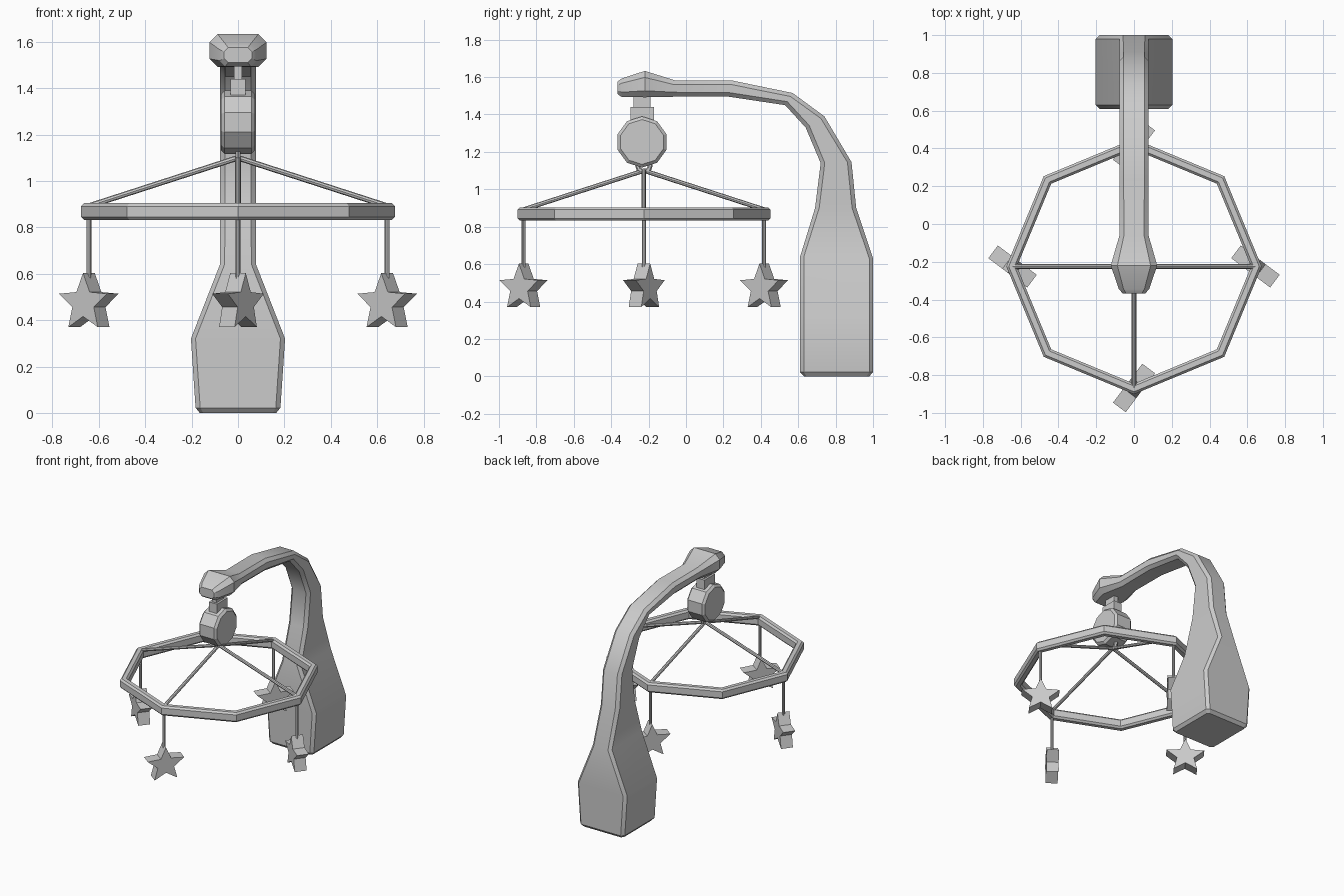
import bpy, bmesh, math
from mathutils import Vector, Matrix

if "Cube" in bpy.data.objects:
    bpy.data.objects.remove(bpy.data.objects["Cube"])

CY = -0.225  # y of the hanging axis


def finish(name, bm, smooth=None):
    bmesh.ops.recalc_face_normals(bm, faces=bm.faces)
    mesh = bpy.data.meshes.new(name)
    bm.to_mesh(mesh)
    bm.free()
    ob = bpy.data.objects.new(name, mesh)
    bpy.context.collection.objects.link(ob)
    if smooth:
        bpy.ops.object.select_all(action='DESELECT')
        ob.select_set(True)
        bpy.context.view_layer.objects.active = ob
        bpy.ops.object.shade_smooth_by_angle(angle=math.radians(smooth))
    return ob


def loft(name, sections, closed=False, smooth=None):
    bm = bmesh.new()
    rings = [[bm.verts.new(p) for p in s] for s in sections]
    n = len(rings[0])
    pairs = list(zip(rings, rings[1:]))
    if closed:
        pairs.append((rings[-1], rings[0]))
    else:
        bm.faces.new(rings[0])
        bm.faces.new(rings[-1])
    for a, b in pairs:
        for i in range(n):
            j = (i + 1) % n
            bm.faces.new((a[i], a[j], b[j], b[i]))
    return finish(name, bm, smooth)


def chamfered(hw, hh, c):
    """Rectangle outline with cut corners."""
    return [(hw, -hh + c), (hw, hh - c), (hw - c, hh), (-hw + c, hh),
            (-hw, hh - c), (-hw, -hh + c), (-hw + c, -hh), (hw - c, -hh)]


def rod(name, a, b, r, sides=8):
    a, b = Vector(a), Vector(b)
    d = b - a
    bm = bmesh.new()
    m = Matrix.Translation((a + b) / 2) @ d.to_track_quat('Z', 'Y').to_matrix().to_4x4()
    bmesh.ops.create_cone(bm, cap_ends=True, segments=sides, radius1=r, radius2=r,
                          depth=d.length, matrix=m)
    return finish(name, bm, 40)


def box(name, centre, size):
    bm = bmesh.new()
    bmesh.ops.create_cube(bm, size=1, matrix=Matrix.Translation(centre) @ Matrix.Diagonal((*size, 1)))
    return finish(name, bm)


# Clamp body and curved arm: inner y,z / outer y,z / half width / chamfer
arm = [
    (0.63, 0.00, 0.98, 0.00, 0.165, 0.015),
    (0.61, 0.022, 1.00, 0.022, 0.183, 0.02),
    (0.61, 0.32, 1.00, 0.32, 0.203, 0.02),
    (0.61, 0.64, 1.00, 0.63, 0.078, 0.02),
    (0.69, 0.90, 0.91, 0.90, 0.077, 0.022),
    (0.72, 1.14, 0.885, 1.145, 0.077, 0.022),
    (0.64, 1.33, 0.74, 1.39, 0.077, 0.022),
    (0.53, 1.45, 0.57, 1.515, 0.077, 0.022),
    (0.23, 1.495, 0.24, 1.583, 0.077, 0.022),
    (-0.06, 1.495, -0.06, 1.583, 0.077, 0.024),
    (-0.22, 1.492, -0.22, 1.633, 0.123, 0.035),
    (-0.345, 1.494, -0.345, 1.592, 0.08, 0.025),
    (-0.367, 1.51, -0.367, 1.575, 0.06, 0.018),
]
sections = []
for y0, z0, y1, z1, hw, c in arm:
    mid = Vector((0, (y0 + y1) / 2, (z0 + z1) / 2))
    out = Vector((0, y1 - y0, z1 - z0))
    half = out.length / 2
    out.normalize()
    sections.append([mid + Vector((u, 0, 0)) + out * v for u, v in chamfered(hw, half, c)])
loft("arm", sections, smooth=30)

# Neck under the arm head
box("neck", (0, -0.235, 1.46), (0.036, 0.09, 0.10))
box("neck_block", (0, -0.233, 1.405), (0.066, 0.125, 0.07))

# Motor drum with chamfered rims, axis along x
drum = []
for x, r in ((-0.073, 0.12), (-0.058, 0.137), (0.058, 0.137), (0.073, 0.12)):
    drum.append([(x, -0.235 + r * math.cos(a), 1.253 + r * math.sin(a))
                 for a in [math.pi / 2 + i * math.tau / 10 for i in range(10)]])
loft("motor_drum", drum)

# Small hanging eyelet
eye = []
for i in range(10):
    a = i * math.tau / 10
    eye.append([(0.013 * math.sin(t), CY + (0.034 + 0.013 * math.cos(t)) * math.cos(a),
                 1.128 + (0.034 + 0.013 * math.cos(t)) * math.sin(a))
                for t in [k * math.tau / 6 for k in range(6)]])
loft("eyelet", eye, closed=True)

# Octagonal hoop
hoop = []
for i in range(8):
    a = i * math.tau / 8
    hoop.append([((0.648 + u) * math.cos(a), CY + (0.648 + u) * math.sin(a), 0.868 + v)
                 for u, v in chamfered(0.028, 0.036, 0.013)])
loft("hoop", hoop, closed=True)


# Star pendant: extruded five-pointed outline
def star(name, centre, angle):
    m = Matrix.Translation(centre) @ Matrix.Rotation(angle, 4, 'Z')
    faces = []
    for y in (-0.042, 0.042):
        pts = []
        for i in range(10):
            r = 0.129 if i % 2 == 0 else 0.058
            a = math.pi / 2 + i * math.pi / 5
            pts.append(m @ Vector((1.05 * r * math.cos(a), y, r * math.sin(a))))
        faces.append(pts)
    return loft(name, faces)


# Support rods, strings and stars, four around
for i in range(4):
    a = i * math.tau / 4
    x, y = 0.643 * math.cos(a), CY + 0.643 * math.sin(a)
    rod(f"support_rod_{i + 1}", (0, CY, 1.10), (x, y, 0.892), 0.012)
    rod(f"string_{i + 1}", (x, y, 0.85), (x, y, 0.56), 0.0105)
    star(f"star_{i + 1}", (x, y, 0.474), math.radians(-37) + a)
